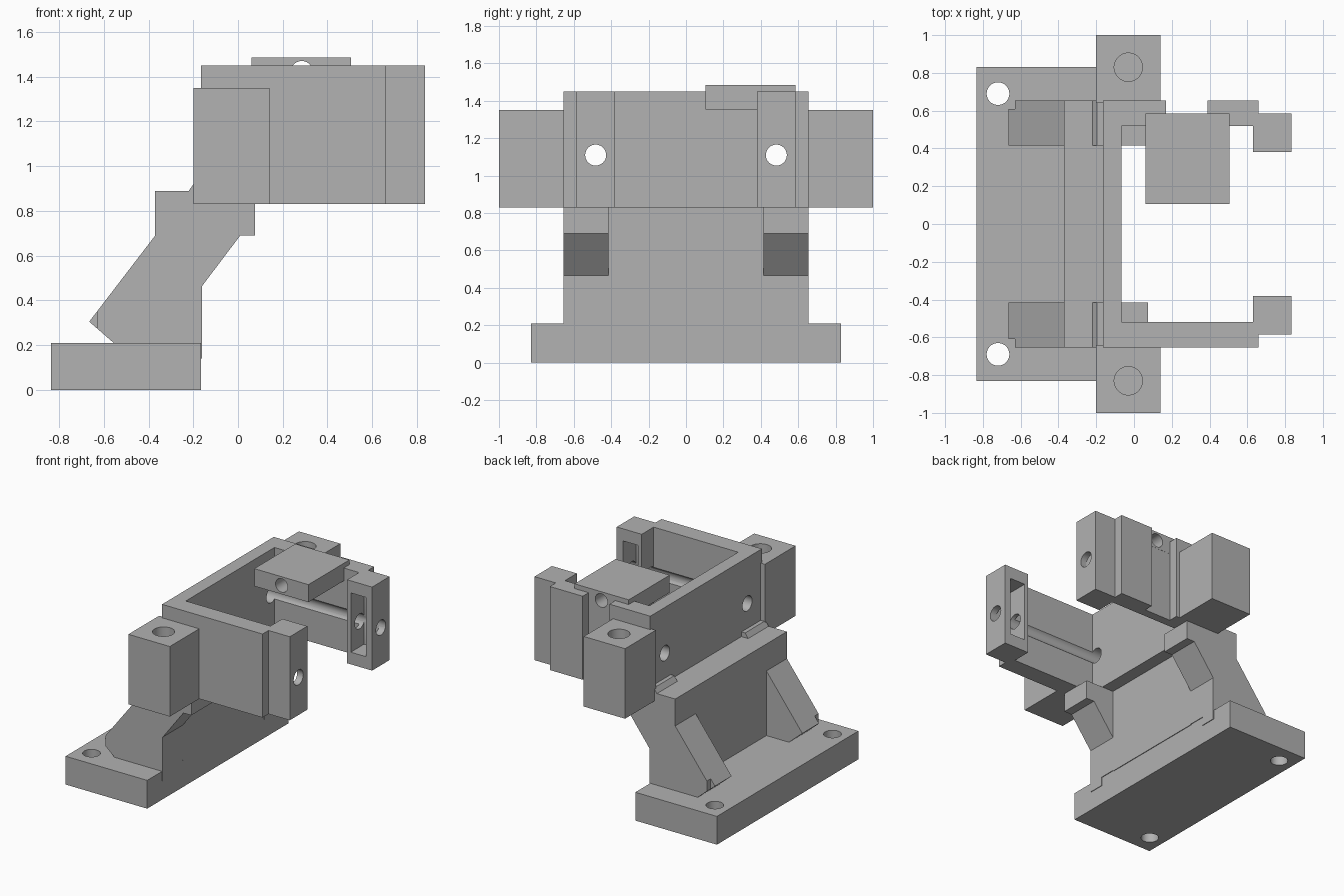
import bpy
import bmesh
import math
from mathutils import Matrix, Vector

cube = bpy.data.objects.get("Cube")
if cube:
    bpy.data.objects.remove(cube, do_unlink=True)

grey = bpy.data.materials.new("plain_grey")
grey.use_nodes = True
grey.diffuse_color = (0.445, 0.445, 0.445, 1)
grey.node_tree.nodes["Principled BSDF"].inputs["Base Color"].default_value = grey.diffuse_color


def make(name, bm):
    bmesh.ops.recalc_face_normals(bm, faces=bm.faces[:])
    mesh = bpy.data.meshes.new(name)
    bm.to_mesh(mesh)
    bm.free()
    mesh.materials.append(grey)
    obj = bpy.data.objects.new(name, mesh)
    bpy.context.scene.collection.objects.link(obj)
    return obj


def prism(name, profile, axis, low, high):
    """Extrude a closed profile along y (points are x, z) or z (points are x, y)."""
    bm = bmesh.new()
    place = (lambda a, b: (a, low, b)) if axis == "Y" else (lambda a, b: (a, b, low))
    face = bm.faces.new([bm.verts.new(place(a, b)) for a, b in profile])
    moved = bmesh.ops.extrude_face_region(bm, geom=[face])["geom"]
    shift = Vector((0, high - low, 0) if axis == "Y" else (0, 0, high - low))
    bmesh.ops.translate(bm, verts=[g for g in moved if isinstance(g, bmesh.types.BMVert)], vec=shift)
    return make(name, bm)


def box(name, x, y, z):
    y = sorted(y)
    return prism(name, [(x[0], y[0]), (x[1], y[0]), (x[1], y[1]), (x[0], y[1])], "Z", *z)


def bore(axis, centre, radius, length):
    """Round cutter along an axis."""
    bm = bmesh.new()
    turn = {"X": Matrix.Rotation(math.pi / 2, 4, "Y"),
            "Y": Matrix.Rotation(math.pi / 2, 4, "X"), "Z": Matrix()}[axis]
    bmesh.ops.create_cone(bm, cap_ends=True, segments=48, radius1=radius, radius2=radius,
                          depth=length, matrix=Matrix.Translation(centre) @ turn)
    return make("bore_cutter", bm)


def cut(obj, cutters):
    """Subtract the cutters, bake the result and smooth only the round walls."""
    for c in cutters:
        mod = obj.modifiers.new("cut", "BOOLEAN")
        mod.operation = "DIFFERENCE"
        mod.solver = "EXACT"
        mod.object = c
    bpy.context.view_layer.update()
    graph = bpy.context.evaluated_depsgraph_get()
    mesh = bpy.data.meshes.new_from_object(obj.evaluated_get(graph))
    obj.modifiers.clear()
    obj.data = mesh
    for c in cutters:
        bpy.data.objects.remove(c, do_unlink=True)
    bpy.ops.object.select_all(action="DESELECT")
    obj.select_set(True)
    bpy.context.view_layer.objects.active = obj
    bpy.ops.object.shade_smooth_by_angle(angle=math.radians(25))


SIDES = ((1, "left"), (-1, "right"))

# Base plate with two bolt holes
base = box("base_plate", (-0.835, -0.165), (-0.83, 0.83), (0, 0.21))
cut(base, [bore("Z", (-0.72, s * 0.69, 0.1), 0.06, 0.6) for s, _ in SIDES])

# Upright wall joining the base and the frame
prism("upright_wall", [(-0.37, 0.2), (-0.16, 0.2), (-0.16, 0.83), (-0.165, 0.83),
                       (-0.165, 0.89), (-0.37, 0.89)], "Y", -0.415, 0.415)

# Slanted side braces, with a trimmed outer tip and a small toe over the base edge
brace = [(-0.55, 0.205), (-0.665, 0.305), (-0.37, 0.69), (-0.37, 0.89), (-0.22, 0.89),
         (-0.195, 0.925), (-0.165, 0.925), (-0.165, 0.83), (0.075, 0.83), (0.075, 0.69),
         (0.01, 0.69), (-0.16, 0.465), (-0.16, 0.205)]
for s, side in SIDES:
    y0, y1 = sorted((s * 0.415, s * 0.655))
    part = prism(side + "_brace", brace, "Y", y0, y1)
    cut(part, [box("tip_cutter", (-0.8, -0.63), (s * 0.61, s * 0.7), (0.1, 0.5))])
    box(side + "_toe", (-0.166, -0.16), (s * 0.54, s * 0.655), (0.14, 0.21))

# Open frame: back wall, two arms and two offset end blocks
half = [(-0.165, -0.655), (0.66, -0.655), (0.66, -0.585), (0.835, -0.585),
        (0.835, -0.38), (0.63, -0.38), (0.63, -0.52), (-0.065, -0.52)]
frame = prism("frame", half + [(x, -y) for x, y in reversed(half)], "Z", 0.83, 1.45)
cutters = [bore("X", (0.3, s * 0.483, 1.11), 0.056, 2) for s, _ in SIDES]
cutters += [box("pocket_cutter", (0.66, 0.785), (s * 0.3, s * 0.535), (0.92, 1.36)) for s, _ in SIDES]
cutters += [box("slot_cutter", (0.17, 0.39), (0.585, 0.8), (0.7, 1.6)),
            bore("Y", (0.285, 0.55, 1.42), 0.05, 0.3)]
cut(frame, cutters)

# Top plate with a cross hole
plate = box("top_plate", (0.06, 0.505), (0.105, 0.586), (1.355, 1.485))
cut(plate, [bore("Y", (0.285, 0.35, 1.42), 0.05, 1)])

# Side lugs with blind holes in the top
for s, side in SIDES:
    lug = box(side + "_lug", (-0.2, 0.14), (s * 0.64, s * 1.0), (0.83, 1.35))
    cut(lug, [bore("Z", (-0.03, s * 0.83, 1.3), 0.075, 0.6)])
